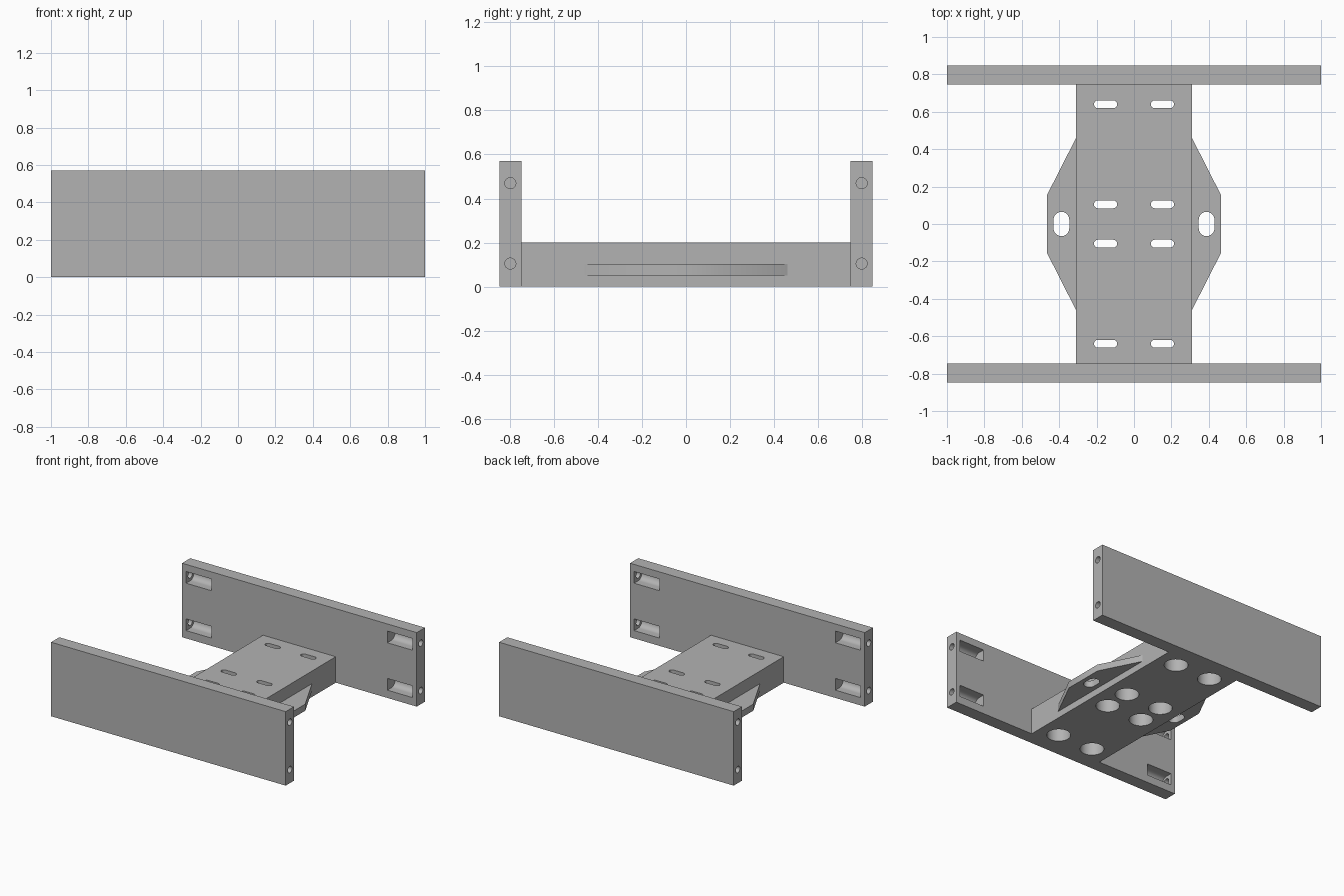
import bpy, bmesh, math
from mathutils import Vector

default = bpy.data.objects.get("Cube")
if default:
    bpy.data.objects.remove(default, do_unlink=True)

X, Y, Z = Vector((1, 0, 0)), Vector((0, 1, 0)), Vector((0, 0, 1))

metal = bpy.data.materials.new("plain grey")
metal.use_nodes = True
grey = (0.45, 0.45, 0.45, 1)
metal.diffuse_color = grey
metal.node_tree.nodes["Principled BSDF"].inputs["Base Color"].default_value = grey


def prism(bm, outline, origin, u, v, sweep):
    """Extrude a flat outline, drawn along u and v, by the sweep vector."""
    near = [bm.verts.new(origin + u * a + v * b) for a, b in outline]
    far = [bm.verts.new(p.co + sweep) for p in near]
    bm.faces.new(near)
    bm.faces.new(far[::-1])
    for i in range(len(near)):
        j = (i + 1) % len(near)
        bm.faces.new((near[j], near[i], far[i], far[j]))


def box(bm, lo, hi):
    lo, hi = Vector(lo), Vector(hi)
    d = hi - lo
    prism(bm, [(0, 0), (d.x, 0), (d.x, d.y), (0, d.y)], lo, X, Y, Z * d.z)


def capsule(radius, half=0.0, steps=16):
    """Rounded slot outline, long along u; a circle when half is zero."""
    pts = []
    for side in (1, -1):
        for i in range(steps + (1 if half else 0)):
            a = math.pi * (i / steps - 0.5)
            pts.append((side * (half + radius * math.cos(a)), side * radius * math.sin(a)))
    return pts


def make(name, bm):
    bmesh.ops.recalc_face_normals(bm, faces=bm.faces[:])
    mesh = bpy.data.meshes.new(name)
    bm.to_mesh(mesh)
    bm.free()
    mesh.materials.append(metal)
    obj = bpy.data.objects.new(name, mesh)
    bpy.context.collection.objects.link(obj)
    return obj


def finish(obj, cutters):
    """Cut every cutter out of the part and shade the round walls smooth."""
    bpy.ops.object.select_all(action='DESELECT')
    obj.select_set(True)
    bpy.context.view_layer.objects.active = obj
    for cutter in cutters:
        cutter.hide_render = True
        mod = obj.modifiers.new("cut", 'BOOLEAN')
        mod.operation, mod.solver, mod.object = 'DIFFERENCE', 'EXACT', cutter
        bpy.ops.object.modifier_apply(modifier=mod.name)
        bpy.data.objects.remove(cutter, do_unlink=True)
    bpy.ops.object.shade_smooth_by_angle(angle=math.radians(30))


# End plates: bolt holes in the ends open into round-backed pockets on the inner face
IN, OUT, MID, TALL = 0.747, 0.847, 0.797, 0.57
for name, s in (("front_plate", -1), ("back_plate", 1)):
    plate, holes, pockets = bmesh.new(), bmesh.new(), bmesh.new()
    box(plate, (-1, min(s * IN, s * OUT), 0), (1, max(s * IN, s * OUT), TALL))
    for side in (-1, 1):
        for z in (0.105, 0.47):
            prism(holes, capsule(0.025), Vector((side * 0.9, s * MID, z)), Y, Z, X * side * 0.2)
            prism(pockets, capsule(0.045, 0.1), Vector((side * 0.75, s * (MID - 0.1), z)),
                  Y, Z, X * side * 0.215)
    finish(make(name, plate), [make("bolt_hole_cutter", holes), make("pocket_cutter", pockets)])

# Centre block: slots through the top with wide round bores from below
block, slots, bores = bmesh.new(), bmesh.new(), bmesh.new()
box(block, (-0.31, -IN, 0), (0.31, IN, 0.2))
for x in (-0.152, 0.152):
    for y in (-0.64, -0.105, 0.105, 0.64):
        prism(slots, capsule(0.021, 0.041), Vector((x, y, 0.1)), X, Y, Z * 0.2)
        prism(bores, capsule(0.084), Vector((x, y, -0.1)), X, Y, Z * 0.25)
finish(make("centre_block", block), [make("slot_cutter", slots), make("bore_cutter", bores)])

# Side wings: tapered flanges with one rounded slot each
for name, s in (("left_wing", 1), ("right_wing", -1)):
    wing, slot = bmesh.new(), bmesh.new()
    outline = [(0.31, -0.46), (0.465, -0.155), (0.465, 0.155), (0.31, 0.46)]
    prism(wing, outline, Vector((0, 0, 0.052)), X * s, Y, Z * 0.051)
    prism(slot, capsule(0.042, 0.023), Vector((s * 0.388, 0, 0)), Y, X, Z * 0.2)
    finish(make(name, wing), [make("wing_slot_cutter", slot)])
